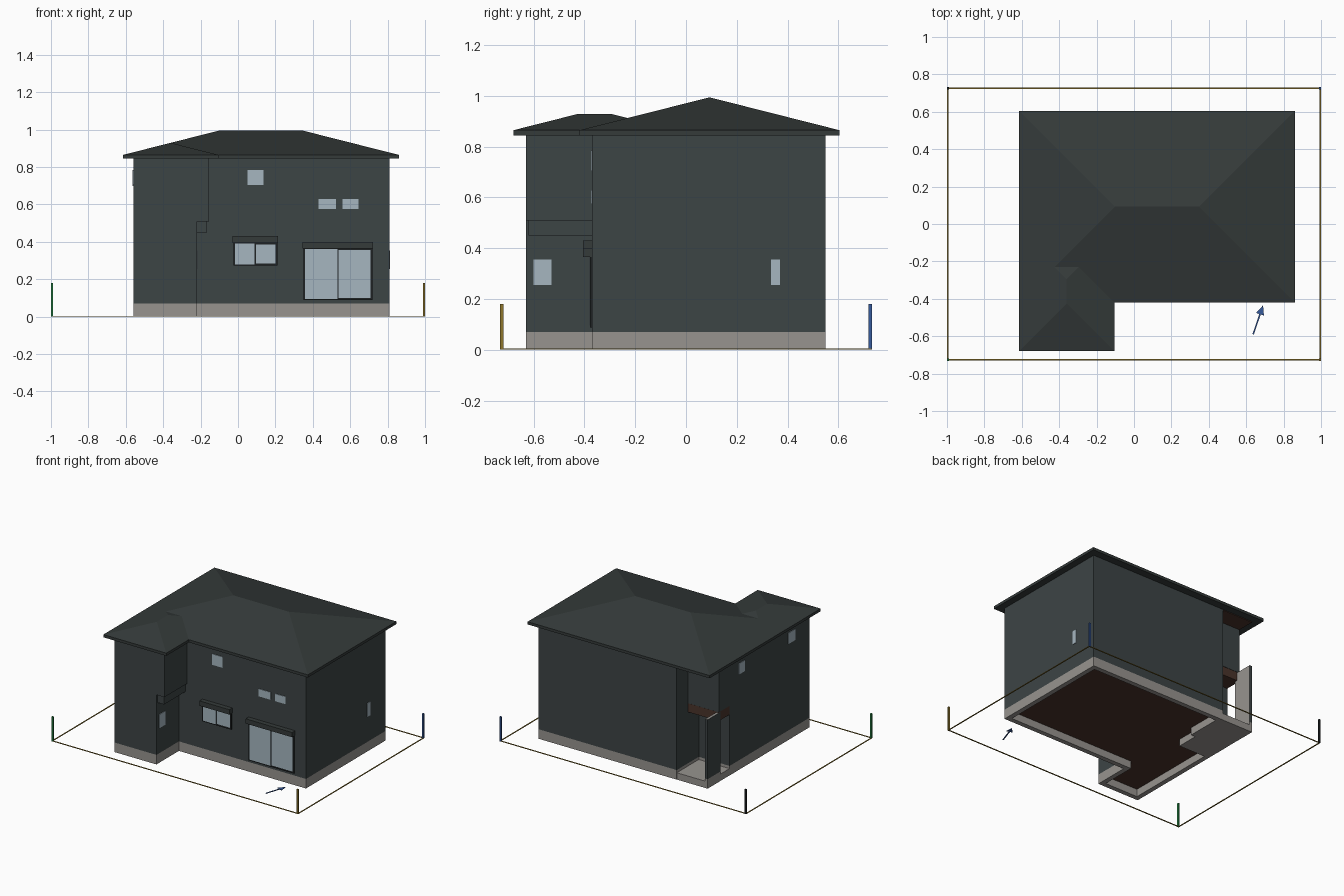
import bpy, bmesh
from mathutils import Vector

cube = bpy.data.objects.get("Cube")
if cube:
    bpy.data.objects.remove(cube, do_unlink=True)


def material(name, r, g, b):
    m = bpy.data.materials.new(name)
    m.use_nodes = True
    m.diffuse_color = (r, g, b, 1)
    m.node_tree.nodes["Principled BSDF"].inputs["Base Color"].default_value = (r, g, b, 1)
    return m


WALL = material("slate cladding", .046, .058, .060)
ROOF = material("dark roof", .035, .043, .042)
GLASS = material("pale glass", .38, .47, .53)
STONE = material("grey concrete", .31, .295, .275)
FRAME = material("near black", .013, .016, .017)
WOOD = material("brown timber", .068, .034, .024)
GOLD = material("gold", .27, .18, .025)
GREEN = material("green", .02, .25, .06)
BLUE = material("blue", .035, .10, .33)


def build(name, verts, faces, mat):
    mesh = bpy.data.meshes.new(name)
    bm = bmesh.new()
    vs = [bm.verts.new(v) for v in verts]
    for f in faces:
        bm.faces.new([vs[i] for i in f])
    bmesh.ops.recalc_face_normals(bm, faces=bm.faces)
    bm.to_mesh(mesh)
    bm.free()
    mesh.materials.append(mat)
    ob = bpy.data.objects.new(name, mesh)
    bpy.context.collection.objects.link(ob)
    return ob


def prism(name, plan, z0, z1, mat):
    n = len(plan)
    verts = [(x, y, z) for z in (z0, z1) for x, y in plan]
    faces = [range(n), range(n, 2 * n)]
    faces += [(i, (i + 1) % n, (i + 1) % n + n, i + n) for i in range(n)]
    return build(name, verts, faces, mat)


def box(name, x0, x1, y0, y1, z0, z1, mat):
    return prism(name, [(x0, y0), (x1, y0), (x1, y1), (x0, y1)], z0, z1, mat)


def inset(plan, d):
    # Shrink a right-angled, counter-clockwise plan by d
    out = []
    for i, p in enumerate(plan):
        p = Vector(p)
        a = (p - Vector(plan[i - 1])).normalized()
        b = (Vector(plan[(i + 1) % len(plan)]) - p).normalized()
        out.append(tuple(p + d * Vector((-a.y - b.y, a.x + b.x))))
    return out


def ring(name, plan, d, z0, z1, mat):
    # Hollow band that follows a plan
    n = len(plan)
    inner = inset(plan, d)
    verts = [(x, y, z) for loop, z in ((plan, z0), (plan, z1), (inner, z1), (inner, z0)) for x, y in loop]
    faces = []
    for k in range(4):
        for i in range(n):
            j, m = (i + 1) % n, (k + 1) % 4
            faces.append((k * n + i, k * n + j, m * n + j, m * n + i))
    return build(name, verts, faces, mat)


def hip_roof(name, x0, x1, y0, y1, z0=.845, z1=.865, slope=.253):
    h = min(x1 - x0, y1 - y0) / 2
    top = z1 + h * slope
    plan = [(x0, y0), (x1, y0), (x1, y1), (x0, y1)]
    verts = [(x, y, z) for z in (z0, z1) for x, y in plan]
    sides = [(0, 1, 2, 3)] + [(i, (i + 1) % 4, (i + 1) % 4 + 4, i + 4) for i in range(4)]
    if x1 - x0 > y1 - y0:
        verts += [(x0 + h, y0 + h, top), (x1 - h, y0 + h, top)]
        slopes = [(4, 5, 9, 8), (5, 6, 9), (6, 7, 8, 9), (7, 4, 8)]
    else:
        verts += [(x0 + h, y0 + h, top), (x0 + h, y1 - h, top)]
        slopes = [(4, 5, 8), (5, 6, 9, 8), (6, 7, 9), (7, 4, 8, 9)]
    return build(name, verts, sides + slopes, ROOF)


def house_plan(wing_x, porch_y):
    return [(-.56, -.63), (wing_x, -.63), (wing_x, -.37), (.81, -.37),
            (.81, .55), (-.31, .55), (-.31, porch_y), (-.56, porch_y)]


# House body: plinth, floor and two storeys
lower = house_plan(-.22, .295)
ring("plinth", lower, .035, 0, .07, STONE)
prism("ground_floor", inset(lower, .01), .055, .072, WOOD)
prism("lower_walls", lower, .07, .51, WALL)
prism("upper_walls", house_plan(-.155, .42), .51, .85, WALL)
box("wing_overhang_beam", -.23, -.165, -.62, -.37, .45, .51, WALL)

# Roofs
hip_roof("main_roof", -.615, .86, -.42, .605)
hip_roof("wing_roof", -.615, -.105, -.68, -.04)

# Corner porch
box("porch_slab", -.559, -.31, .10, .549, 0, .05, STONE)
box("porch_beam", -.559, -.311, .29, .419, .445, .509, WOOD)
box("porch_soffit", -.56, -.31, .42, .55, .84, .846, WOOD)
box("porch_screen_base", -.56, -.54, .40, .55, 0, .07, STONE)
screen = box("porch_screen", -.56, -.54, .40, .55, .07, .505, WALL)
screen.data.materials.append(STONE)
for face in screen.data.polygons:
    if face.normal.x > .5 or face.normal.z > .5:
        face.material_index = 1


# Plain windows: thin panes on the walls
def front_pane(name, x0, x1, z0, z1, out=.004):
    box(name, x0, x1, -.37 - out, -.368, z0, z1, GLASS)


def side_pane(name, wall, y0, y1, z0, z1):
    box(name, wall - .004, wall + .004, y0, y1, z0, z1, GLASS)


front_pane("stair_window", .05, .135, .705, .785)
front_pane("upper_window_right", .43, .525, .575, .63)
front_pane("upper_window_left", .56, .645, .575, .63)
side_pane("wing_side_window", -.22, -.60, -.53, .255, .355)
side_pane("narrow_side_window", .81, .335, .37, .255, .355)
side_pane("far_side_window_back", -.56, .12, .19, .70, .78)
side_pane("far_side_window_front", -.56, -.46, -.38, .705, .785)


# Sliding windows: frame, two overlapping panes and a shutter hood
def sliding_window(name, x0, x1, z0, z1, hood):
    mid = (x0 + x1) / 2
    box(name + "_frame", x0, x1, -.379, -.368, z0, z1, FRAME)
    front_pane(name + "_pane_right", x0 + .008, mid - .003, z0 + .007, z1 - .004, .0105)
    front_pane(name + "_pane_left", mid + .003, x1 - .009, z0 + .012, z1 - .009, .0095)
    box(name + "_hood", x0 - .004, x1 + .004, -.405, -.368, z1, z1 + hood, ROOF)


sliding_window("terrace_window", .35, .718, .088, .365, .035)
sliding_window("kitchen_window", -.025, .21, .273, .395, .036)

# Plot boundary and corner stakes
ring("plot_boundary", [(-1, -.73), (1, -.73), (1, .73), (-1, .73)], .008, 0, .004, GOLD)
for name, sx, sy, mat in (("front_right_stake", -1, -1, GREEN), ("front_left_stake", 1, -1, GOLD),
                          ("back_left_stake", 1, 1, BLUE), ("back_right_stake", -1, 1, FRAME)):
    x, y = sx * .994, sy * .726
    box(name, x - .006, x + .006, y - .006, y + .006, 0, .18, mat)

# Flat arrow on the ground pointing to the house
tip, tail = Vector((.69, -.435)), Vector((.637, -.59))
along = (tip - tail).normalized()
across = Vector((-along.y, along.x))
neck = tip - along * .05
outline = [tail - across * .004, neck - across * .004, neck - across * .022, tip,
           neck + across * .022, neck + across * .004, tail + across * .004]
prism("ground_arrow", [tuple(p) for p in outline], 0, .004, BLUE)
